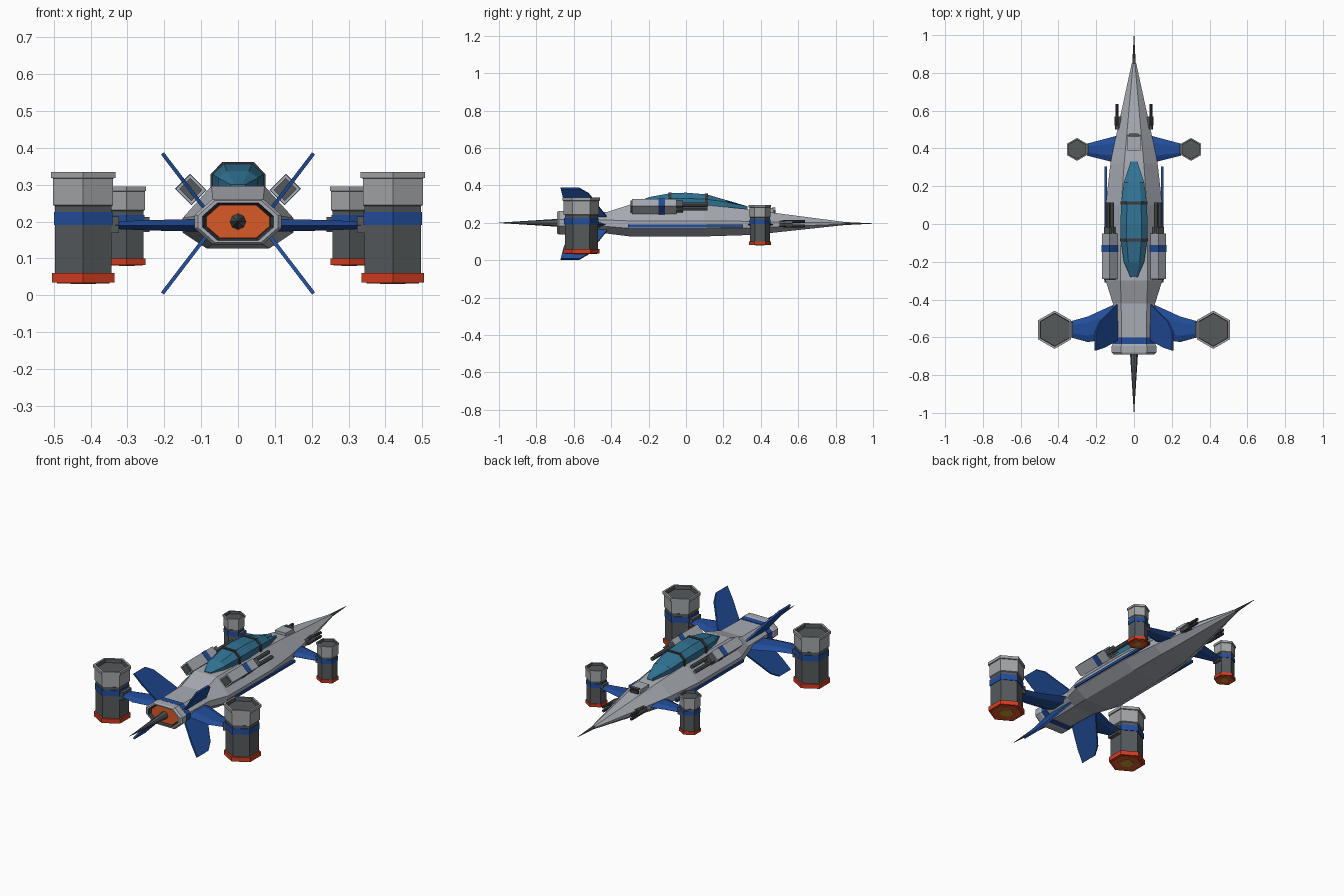
import bpy, bmesh, math
from mathutils import Vector, Matrix

if "Cube" in bpy.data.objects:
    bpy.data.objects.remove(bpy.data.objects["Cube"])


def material(name, rgb):
    m = bpy.data.materials.new(name)
    m.use_nodes = True
    m.diffuse_color = (*rgb, 1)
    m.node_tree.nodes["Principled BSDF"].inputs["Base Color"].default_value = (*rgb, 1)
    return m


hull_grey = material("hull grey", (0.39, 0.41, 0.45))
collar_grey = material("collar grey", (0.36, 0.37, 0.38))
dark_grey = material("dark grey", (0.09, 0.1, 0.105))
trim = material("dark trim", (0.045, 0.045, 0.05))
blue = material("blue", (0.016, 0.075, 0.33))
glass = material("teal glass", (0.03, 0.17, 0.29))
red = material("red", (0.65, 0.045, 0.015))
orange = material("orange", (0.7, 0.1, 0.02))
yellow = material("yellow glow", (0.6, 0.33, 0.04))


def finish(name, bm, mats):
    bmesh.ops.recalc_face_normals(bm, faces=bm.faces)
    me = bpy.data.meshes.new(name)
    bm.to_mesh(me)
    bm.free()
    for m in mats:
        me.materials.append(m)
    ob = bpy.data.objects.new(name, me)
    bpy.context.collection.objects.link(ob)
    return ob


def loft(name, rings, *mats, rule=None):
    """Skin a series of point rings; rule picks a material from the span number."""
    bm = bmesh.new()
    loops = [[bm.verts.new(p) for p in ring] for ring in rings]
    n = len(loops[0])
    for k, (a, b) in enumerate(zip(loops, loops[1:])):
        for i in range(n):
            f = bm.faces.new((a[i], a[(i + 1) % n], b[(i + 1) % n], b[i]))
            f.material_index = rule(k) if rule else 0
    bm.faces.new(loops[0]).material_index = rule(0) if rule else 0
    bm.faces.new(loops[-1]).material_index = rule(len(rings) - 2) if rule else 0
    return finish(name, bm, mats)


def plate(name, outline, thick, mat):
    """Extrude a flat outline both ways along its normal."""
    pts = [Vector(p) for p in outline]
    n = (pts[1] - pts[0]).cross(pts[2] - pts[0]).normalized() * thick / 2
    return loft(name, [[p - n for p in pts], [p + n for p in pts]], mat)


def box(name, centre, size, mat, turn=0):
    bm = bmesh.new()
    bmesh.ops.create_cube(bm, size=1)
    bm.transform(Matrix.Translation(centre) @ Matrix.Rotation(turn, 4, "Y")
                 @ Matrix.Diagonal((*size, 1)))
    return finish(name, bm, [mat])


def rod(name, centre, y0, y1, r0, r1, mat, sides=8):
    def ring(y, r):
        return [(centre[0] + r * math.cos(2 * math.pi * i / sides), y,
                 centre[1] + r * math.sin(2 * math.pi * i / sides)) for i in range(sides)]
    return loft(name, [ring(y0, r0), ring(y1, r1)], mat)


def section(y, top, w, bottom, zt, zu, zl, zb):
    """Eight-sided hull section."""
    half = [(top, zt), (w, zu), (w, zl), (bottom, zb)]
    return [(x, y, z) for x, z in half] + [(-x, y, z) for x, z in reversed(half)]


# Fuselage
loft("fuselage", [
    section(-0.65, 0.065, 0.105, 0.06, 0.255, 0.215, 0.185, 0.145),
    section(-0.42, 0.068, 0.112, 0.065, 0.258, 0.215, 0.18, 0.142),
    section(-0.3, 0.072, 0.15, 0.085, 0.297, 0.21, 0.17, 0.127),
    section(0.1, 0.068, 0.15, 0.085, 0.295, 0.21, 0.17, 0.127),
    section(0.32, 0.052, 0.125, 0.075, 0.274, 0.208, 0.172, 0.134),
    section(0.42, 0.043, 0.105, 0.062, 0.26, 0.206, 0.176, 0.142),
    section(0.85, 0.005, 0.012, 0.006, 0.204, 0.199, 0.193, 0.188)], hull_grey)
rod("nose_needle", (0, 0.196), 0.84, 1.0, 0.01, 0.001, dark_grey, 6)


# Tail nozzle: collar, recessed glowing plate, spike and band
def nozzle(y, s):
    return section(y, 0.068 * s, 0.118 * s, 0.068 * s, 0.2 + 0.062 * s,
                   0.2 + 0.018 * s, 0.2 - 0.018 * s, 0.2 - 0.062 * s)


loft("tail_collar", [nozzle(-0.635, 0.95), nozzle(-0.645, 1), nozzle(-0.68, 1),
                     nozzle(-0.69, 0.92), nozzle(-0.69, 0.82), nozzle(-0.67, 0.75)],
     hull_grey, trim, rule=lambda k: int(k == 4))
loft("tail_glow", [nozzle(-0.66, 0.74), nozzle(-0.676, 0.72)], orange)
loft("tail_band", [nozzle(-0.635, 0.96), nozzle(-0.6, 0.96)], blue)
rod("tail_spike", (0, 0.2), -0.67, -1.0, 0.022, 0.001, dark_grey, 8)


# Canopy with two frame bands
def arch(y, w, z, grow=0):
    half = [(w * 0.55 + grow, z + grow), (w + grow, 0.3 + (z - 0.3) * 0.5), (w + grow, 0.255)]
    return [(x, y, h) for x, h in half] + [(-x, y, h) for x, h in reversed(half)]


spine = [(-0.28, 0.02, 0.301), (-0.2, 0.054, 0.337), (-0.085, 0.07, 0.358),
         (0.0, 0.072, 0.361), (0.11, 0.068, 0.352), (0.22, 0.054, 0.32), (0.33, 0.018, 0.275)]
loft("canopy", [arch(*s) for s in spine], glass)
for name, (y, w, z) in (("rear_canopy_frame", spine[2]), ("front_canopy_frame", spine[4])):
    loft(name, [arch(y - 0.008, w, z, 0.004), arch(y + 0.008, w, z, 0.004)], trim)

# Sensor scoop on the nose
loft("nose_scoop", [[(-0.035, 0.39, 0.25), (0.035, 0.39, 0.25), (0.035, 0.39, 0.28), (-0.035, 0.39, 0.28)],
                    [(-0.035, 0.48, 0.22), (0.035, 0.48, 0.22), (0.035, 0.465, 0.278), (-0.035, 0.465, 0.278)]],
     hull_grey)
box("scoop_opening", (0, 0.473, 0.257), (0.05, 0.012, 0.028), trim)
box("scoop_sensor", (0, 0.47, 0.279), (0.05, 0.018, 0.006), dark_grey)


# Lift engine: stacked hexagonal rings with a recessed intake
def engine(name, x, y, r, z0, h):
    def ring(t, s):
        return [(x + r * s * math.sin(i * math.pi / 3), y + r * s * math.cos(i * math.pi / 3),
                 z0 + h * t) for i in range(6)]

    def stack(part, steps, *mats, rule=None):
        loft(name + part, [ring(t, s) for t, s in steps], *mats, rule=rule)

    stack("_body", [(0.07, 0.9), (0.72, 0.9)], dark_grey)
    stack("_band", [(0.52, 0.94), (0.635, 0.94)], blue)
    stack("_collar", [(0.69, 0.9), (0.7, 0.96), (0.94, 0.96), (0.945, 1.03), (1, 1.03),
                      (1, 0.9), (0.93, 0.88)], collar_grey, dark_grey, rule=lambda k: int(k == 5))
    stack("_exhaust_ring", [(0.085, 1.0), (0, 1.0)], red)
    stack("_exhaust_plate", [(0.01, 0.86), (-0.008, 0.84)], orange)
    stack("_exhaust_glow", [(0, 0.42), (-0.014, 0.4)], yellow)


def wing(name, s, stations):
    """Diamond-edged wing from (x, front, back, half thickness) stations."""
    rings = []
    for x, front, back, t in stations:
        a, b = front + (back - front) * 0.25, front + (back - front) * 0.75
        rings.append([(s * x, front, 0.19), (s * x, a, 0.19 + t), (s * x, b, 0.19 + t),
                      (s * x, back, 0.19), (s * x, b, 0.19 - t), (s * x, a, 0.19 - t)])
    loft(name, rings, blue)


for s, side in ((1, "left"), (-1, "right")):
    engine(side + "_rear_engine", s * 0.42, -0.56, 0.098, 0.035, 0.3)
    engine(side + "_front_engine", s * 0.302, 0.395, 0.059, 0.082, 0.213)
    wing(side + "_rear_wing", s, [(0.07, -0.41, -0.6, 0.018), (0.245, -0.49, -0.625, 0.014),
                                  (0.335, -0.515, -0.6, 0.01)])
    wing(side + "_front_wing", s, [(0.08, 0.47, 0.32, 0.016), (0.25, 0.425, 0.362, 0.01)])
    box(side + "_rear_mount", (s * 0.335, -0.56, 0.192), (0.025, 0.08, 0.045), dark_grey)
    box(side + "_front_mount", (s * 0.25, 0.395, 0.192), (0.02, 0.05, 0.04), dark_grey)

    # Crossed tail fins
    for v, level in ((1, "upper"), (-1, "lower")):
        mid = 0.195
        plate(f"{side}_{level}_fin", [
            (s * 0.075, -0.41, mid + v * 0.02), (s * 0.183, -0.52, mid + v * 0.161),
            (s * 0.205, -0.57, mid + v * 0.19), (s * 0.205, -0.67, mid + v * 0.19),
            (s * 0.16, -0.655, mid + v * 0.131), (s * 0.075, -0.61, mid + v * 0.02)], 0.01, blue)

    # Side strake
    plate(side + "_strake", [(s * 0.15, -0.31, 0.175), (s * 0.15, -0.31, 0.19),
                             (s * 0.15, 0.305, 0.19), (s * 0.15, 0.305, 0.175)], 0.014, blue)

    # Shoulder cannon
    tilt = s * math.radians(45)
    at = (s * 0.128, -0.17, 0.287)
    box(side + "_cannon_pod", at, (0.055, 0.24, 0.06), hull_grey, tilt)
    box(side + "_cannon_band", (at[0], -0.13, at[2]), (0.058, 0.036, 0.063), blue, tilt)
    box(side + "_cannon_rear", (at[0], -0.292, at[2]), (0.042, 0.01, 0.046), dark_grey, tilt)
    box(side + "_cannon_breech", (at[0], -0.035, at[2]), (0.042, 0.04, 0.046), dark_grey, tilt)
    for k in (-1, 1):
        rod(f"{side}_cannon_barrel_{k + 2}", (at[0] + k * s * 0.011, at[2] - k * 0.011),
            -0.05, 0.115, 0.011, 0.011, dark_grey)
        rod(f"{side}_nose_gun_{k + 2}", (s * 0.09, 0.195 + k * 0.011), 0.52, 0.635, 0.008, 0.008, trim)

    # Nose gun fairing
    rod(side + "_nose_gun_fairing", (s * 0.083, 0.195), 0.5, 0.57, 0.018, 0.021, dark_grey)
